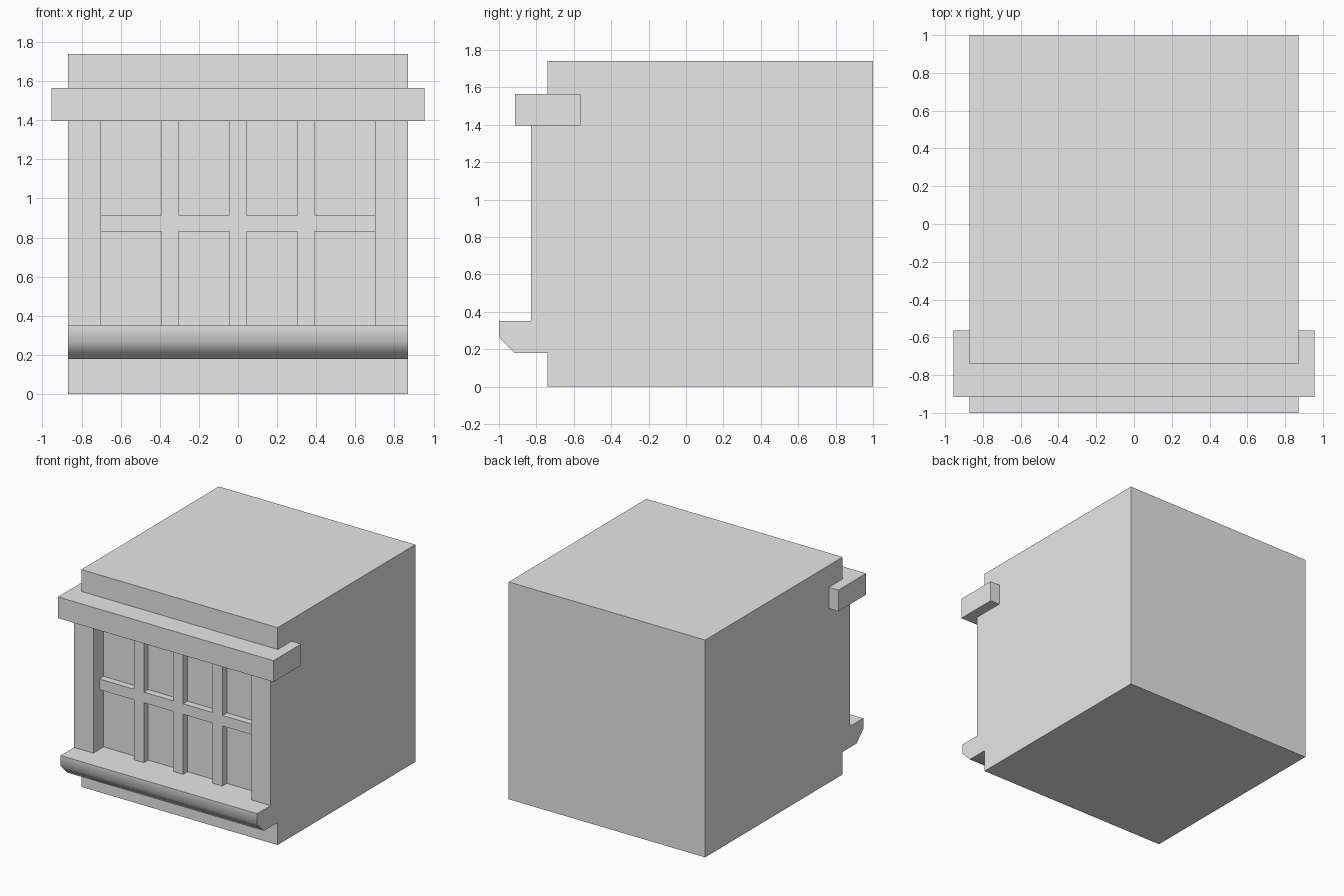
import bpy
import bmesh

cube = bpy.data.objects.get("Cube")
if cube:
    bpy.data.objects.remove(cube, do_unlink=True)

GREY = (0.8, 0.8, 0.8, 1.0)
grey = bpy.data.materials.new("plain grey")
grey.use_nodes = True
grey.diffuse_color = GREY
grey.node_tree.nodes["Principled BSDF"].inputs["Base Color"].default_value = GREY


def extrude_profile(name, profile, half_width, center=0.0):
    """Extrude a closed (y, z) side profile along x."""
    bm = bmesh.new()
    face = bm.faces.new([bm.verts.new((center - half_width, y, z)) for y, z in profile])
    grown = bmesh.ops.extrude_face_region(bm, geom=[face])
    verts = [v for v in grown["geom"] if isinstance(v, bmesh.types.BMVert)]
    bmesh.ops.translate(bm, verts=verts, vec=(2 * half_width, 0, 0))
    bmesh.ops.recalc_face_normals(bm, faces=bm.faces)
    mesh = bpy.data.meshes.new(name)
    bm.to_mesh(mesh)
    bm.free()
    mesh.materials.append(grey)
    obj = bpy.data.objects.new(name, mesh)
    bpy.context.collection.objects.link(obj)
    return obj


def box(name, half_width, y0, y1, z0, z1, center=0.0):
    return extrude_profile(name, [(y0, z0), (y1, z0), (y1, z1), (y0, z1)],
                           half_width, center)


def combine(target, tool, operation):
    """Apply a boolean and discard the tool object."""
    mod = target.modifiers.new("combine", "BOOLEAN")
    mod.operation = operation
    mod.solver = "EXACT"
    mod.object = tool
    bpy.context.view_layer.objects.active = target
    bpy.ops.object.modifier_apply(modifier=mod.name)
    bpy.data.objects.remove(tool, do_unlink=True)


# Main block with window surround and chamfered sill
HALF, FRONT, SURROUND, RECESS = 0.87, -0.74, -0.83, -0.70
SILL_TOP, HEAD = 0.35, 1.395
body = extrude_profile("body", [
    (1, 0), (FRONT, 0), (FRONT, 0.18), (-0.915, 0.18), (-1, 0.265),
    (-1, SILL_TOP), (SURROUND, SILL_TOP), (SURROUND, HEAD + 0.08),
    (FRONT, HEAD + 0.08), (FRONT, 1.74), (1, 1.74)], HALF)

# Soft shading round the front and underside of the sill
for face in body.data.polygons:
    c = face.center
    face.use_smooth = 0.1 < c.z < 0.34 and c.y < FRONT and abs(c.x) < 0.1

# Window recess
combine(body, box("recess_cutter", 0.70, -1.2, RECESS, SILL_TOP, HEAD + 0.005), "DIFFERENCE")

# Lintel
box("lintel", 0.955, -0.915, -0.565, HEAD, 1.565)

# Glazing bars joined into one lattice
BAR_FRONT, BAR_BACK = -0.755, RECESS + 0.02
bars = box("glazing_bars", 0.72, BAR_FRONT, BAR_BACK, 0.83, 0.915)
for x in (-0.348, 0, 0.348):
    combine(bars, box("upright", 0.043, BAR_FRONT, BAR_BACK,
                      SILL_TOP - 0.02, HEAD + 0.02, x), "UNION")
